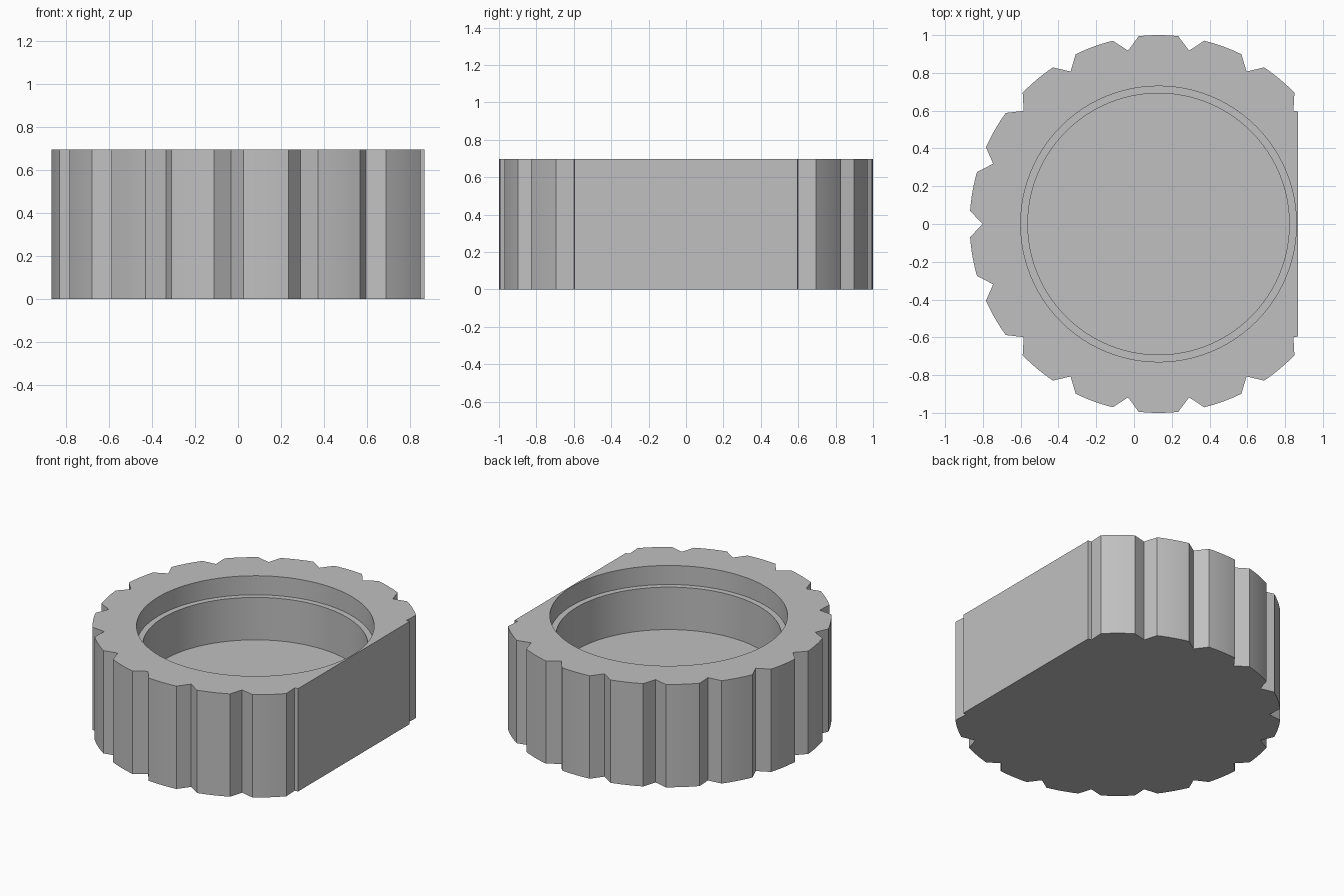
import bpy, bmesh
from math import radians, cos, sin, tau

cube = bpy.data.objects.get("Cube")
if cube:
    bpy.data.objects.remove(cube, do_unlink=True)

CENTRE_X = 0.13
RADIUS, NOTCH_RADIUS = 1.0, 0.932
FLAT_X, FLAT_Y = 0.868, 0.596
HEIGHT, LEDGE_Z, FLOOR_Z = 0.697, 0.568, 0.28
WIDE_BORE, NARROW_BORE = 0.73, 0.692
PITCH, HALF_NOTCH, ARC_STEPS = 20, 4, 6


def polar(radius, degrees):
    a = radians(degrees)
    return (CENTRE_X + radius * cos(a), radius * sin(a))


def rim_profile():
    """Notched circle, cut straight on one side."""
    pts = [(FLAT_X, FLAT_Y)]
    for notch in range(2 * PITCH, 360 - PITCH, PITCH):
        pts.append(polar(NOTCH_RADIUS, notch))
        if notch < 360 - 2 * PITCH:
            span = PITCH - 2 * HALF_NOTCH
            for i in range(ARC_STEPS + 1):
                pts.append(polar(RADIUS, notch + HALF_NOTCH + span * i / ARC_STEPS))
    pts.append((FLAT_X, -FLAT_Y))
    return pts


def circle(radius, count=96):
    return [polar(radius, 360 * i / count) for i in range(count)]


def ring(bm, points, z):
    return [bm.verts.new((x, y, z)) for x, y in points]


def wall(bm, a, b):
    for i in range(len(a)):
        j = (i + 1) % len(a)
        bm.faces.new((a[i], a[j], b[j], b[i]))


def loop_edges(bm, verts):
    return [bm.edges.get((verts[i - 1], verts[i])) for i in range(len(verts))]


bm = bmesh.new()

# Outer wall and underside
profile = rim_profile()
bottom, top = ring(bm, profile, 0), ring(bm, profile, HEIGHT)
wall(bm, bottom, top)
bm.faces.new(bottom)

# Stepped bore: wide mouth, ledge, narrow well and floor
mouth = ring(bm, circle(WIDE_BORE), HEIGHT)
ledge_outer = ring(bm, circle(WIDE_BORE), LEDGE_Z)
ledge_inner = ring(bm, circle(NARROW_BORE), LEDGE_Z)
floor = ring(bm, circle(NARROW_BORE), FLOOR_Z)
for upper, lower in ((mouth, ledge_outer), (ledge_outer, ledge_inner), (ledge_inner, floor)):
    wall(bm, upper, lower)
bm.faces.new(floor)

# Flat top face around the mouth
bmesh.ops.triangle_fill(bm, use_beauty=True, use_dissolve=False,
                        edges=loop_edges(bm, top) + loop_edges(bm, mouth))
bmesh.ops.recalc_face_normals(bm, faces=bm.faces)

mesh = bpy.data.meshes.new("notched_cap")
bm.to_mesh(mesh)
bm.free()
cap = bpy.data.objects.new("notched_cap", mesh)
bpy.context.collection.objects.link(cap)

# Plain grey material
grey = bpy.data.materials.new("plain_grey")
grey.use_nodes = True
colour = (0.53, 0.53, 0.53, 1)
grey.diffuse_color = colour
grey.node_tree.nodes["Principled BSDF"].inputs["Base Color"].default_value = colour
mesh.materials.append(grey)

# Smooth curved walls, keep the notches crisp
bpy.ops.object.select_all(action="DESELECT")
cap.select_set(True)
bpy.context.view_layer.objects.active = cap
bpy.ops.object.shade_smooth_by_angle(angle=radians(15))
